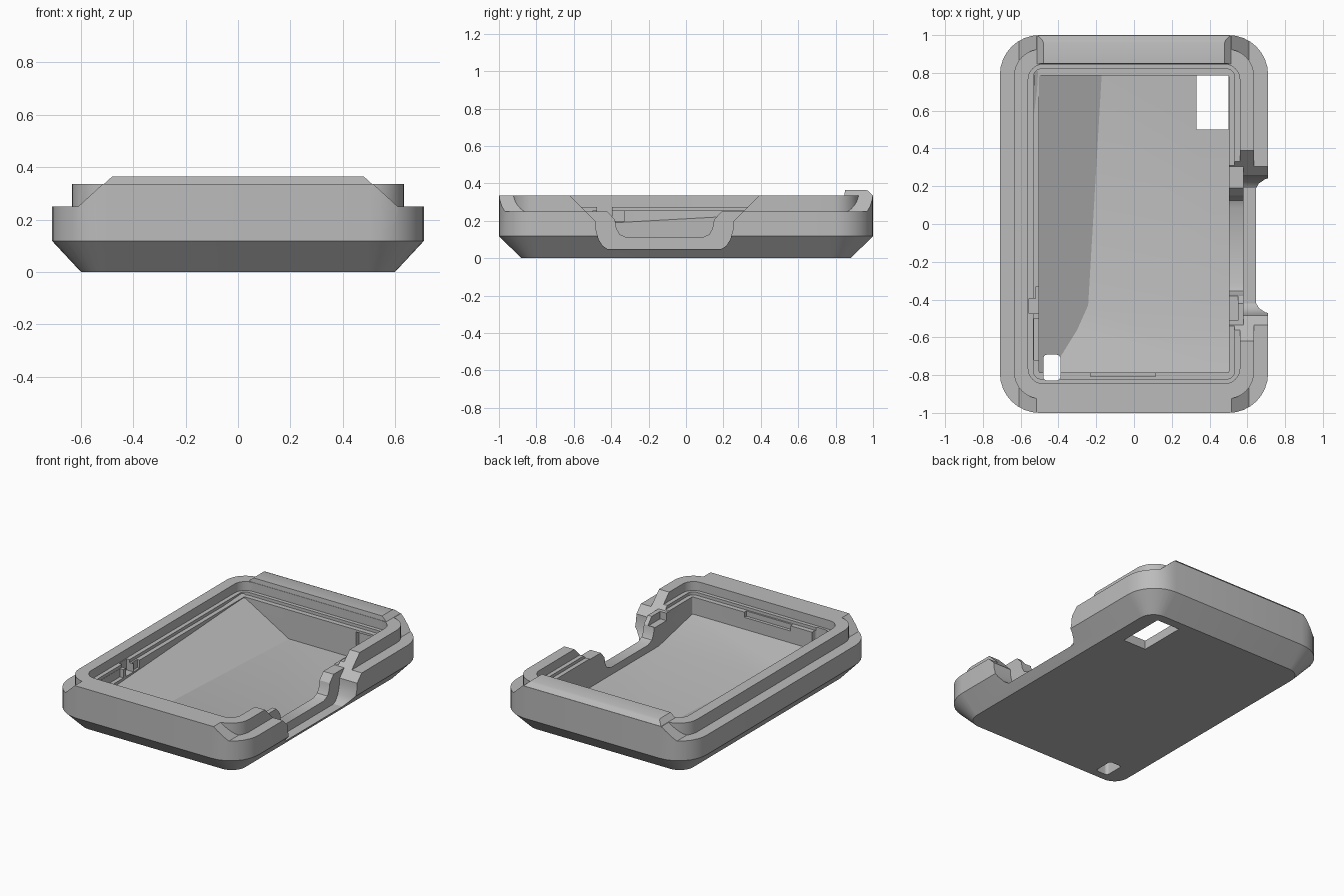
import bpy, bmesh, math

cube = bpy.data.objects.get("Cube")
if cube:
    bpy.data.objects.remove(cube, do_unlink=True)

grey = bpy.data.materials.new("plain_grey")
GREY = (0.5, 0.5, 0.5, 1)
grey.use_nodes = True
grey.diffuse_color = GREY
grey.node_tree.nodes["Principled BSDF"].inputs["Base Color"].default_value = GREY


def loft(name, loops):
    """Closed solid through matching loops of points."""
    bm = bmesh.new()
    rings = [[bm.verts.new(p) for p in loop] for loop in loops]
    n = len(rings[0])
    for a, b in zip(rings, rings[1:]):
        for i in range(n):
            j = (i + 1) % n
            bm.faces.new((a[i], a[j], b[j], b[i]))
    bm.faces.new(rings[0][::-1])
    bm.faces.new(rings[-1])
    bmesh.ops.recalc_face_normals(bm, faces=bm.faces)
    mesh = bpy.data.meshes.new(name)
    bm.to_mesh(mesh)
    bm.free()
    mesh.materials.append(grey)
    obj = bpy.data.objects.new(name, mesh)
    bpy.context.collection.objects.link(obj)
    return obj


def rounded(hx, hy, r, z, cx=0, cy=0, steps=8):
    """Rounded rectangle loop at height z."""
    pts = []
    for k, (sx, sy) in enumerate([(1, 1), (-1, 1), (-1, -1), (1, -1)]):
        for i in range(steps + 1):
            a = math.pi / 2 * (k + i / steps)
            pts.append((cx + sx * (hx - r) + r * math.cos(a),
                        cy + sy * (hy - r) + r * math.sin(a), z))
    return pts


def tray(name, hx, hy, r, z0, z1, **kw):
    return loft(name, [rounded(hx, hy, r, z, **kw) for z in (z0, z1)])


def box(name, x0, x1, y0, y1, z0, z1):
    return loft(name, [[(x0, y0, z), (x1, y0, z), (x1, y1, z), (x0, y1, z)] for z in (z0, z1)])


def combine(target, tool, operation="DIFFERENCE"):
    """Apply a boolean and discard the tool."""
    mod = target.modifiers.new("cut", "BOOLEAN")
    mod.operation, mod.object, mod.solver = operation, tool, "EXACT"
    bpy.context.view_layer.objects.active = target
    bpy.ops.object.modifier_apply(modifier=mod.name)
    bpy.data.objects.remove(tool, do_unlink=True)


# Outer shell with a chamfered underside
shell = loft("case_shell", [rounded(0.60, 0.88, 0.10, 0),
                            rounded(0.71, 1.0, 0.21, 0.118),
                            rounded(0.71, 1.0, 0.21, 0.335)])

# Side ledges that wrap the corners and leave the inner lip standing
for s in (-1, 1):
    profile = [(0.61, 0.25), (0.49, 0.36), (0.8, 0.36), (0.8, 0.25)]
    ledge = loft("ledge_cutter", [[(s * x, y, z) for x, z in profile] for y in (-1.1, 1.1)])
    combine(ledge, tray("lip_keep", 0.635, 0.925, 0.14, 0.2, 0.4))
    combine(shell, ledge)

# Stepped cavity
combine(shell, tray("rim_cutter", 0.56, 0.845, 0.08, 0.275, 0.5))
combine(shell, tray("step_cutter", 0.532, 0.82, 0.04, 0.255, 0.5))
combine(shell, tray("cavity_cutter", 0.503, 0.787, 0.01, 0.06, 0.5))

# Sloping floor: left ramp and front ramp
left_ramp = loft("left_ramp", [
    [(-0.53, -0.81, 0.03), (-0.265, -0.81, 0.03), (-0.265, -0.81, 0.06), (-0.53, -0.81, 0.178)],
    [(-0.53, 0.81, 0.03), (-0.17, 0.81, 0.03), (-0.17, 0.81, 0.06), (-0.53, 0.81, 0.268)]])
front_ramp = loft("front_ramp", [
    [(x, -0.81, 0.035), (x, -0.43, 0.035), (x, -0.43, 0.06), (x, -0.81, 0.145)]
    for x in (-0.525, 0.53)])
combine(shell, left_ramp, "UNION")
combine(shell, front_ramp, "UNION")

# Side port: flared outer recess and a smaller opening through the inner wall
MID = -0.115


def port(name, x0, x1, half):
    profile = half + [(-y, z) for y, z in reversed(half)]
    combine(shell, loft(name, [[(x, MID + y, z) for y, z in profile] for x in (x0, x1)]))


port("outer_port_cutter", 0.58, 0.8,
     [(0.565, 0.395), (0.37, 0.2), (0.368, 0.16), (0.352, 0.1), (0.33, 0.066), (0.305, 0.05)])
port("inner_port_cutter", 0.45, 0.59,
     [(0.565, 0.395), (0.42, 0.25), (0.305, 0.25), (0.265, 0.205), (0.257, 0.16),
      (0.24, 0.128), (0.2, 0.11)])

# Openings through the bottom
combine(shell, box("back_window_cutter", 0.33, 0.5, 0.5, 0.82, -0.1, 0.24))
combine(shell, tray("front_slot_cutter", 0.045, 0.068, 0.02, -0.1, 0.5, cx=-0.435, cy=-0.76))

# Shallow clip pockets in the inner walls
for x0, x1, y0, y1, z0 in [(-0.555, -0.49, -0.475, -0.395, 0.2),
                           (-0.53, -0.49, -0.72, -0.5, 0.2),
                           (-0.52, -0.49, -0.395, -0.33, 0.2),
                           (0.49, 0.55, -0.51, -0.38, 0.2),
                           (-0.23, 0.115, -0.808, -0.77, 0.22)]:
    combine(shell, box("pocket_cutter", x0, x1, y0, y1, z0, 0.4))

# Raised bar on the back rim with sloped ends
bar_profile = [(0.847, 0.33), (0.85, 0.365), (0.96, 0.365), (0.975, 0.36), (0.999, 0.335), (0.999, 0.33)]
bar = loft("back_rim_bar", [[(s * (0.48 + (0.365 - z) * 1.1), y, z) for y, z in bar_profile]
                            for s in (-1, 1)])

for obj in (shell, bar):
    bpy.ops.object.select_all(action="DESELECT")
    obj.select_set(True)
    bpy.context.view_layer.objects.active = obj
    bpy.ops.object.shade_smooth_by_angle(angle=math.radians(25))
